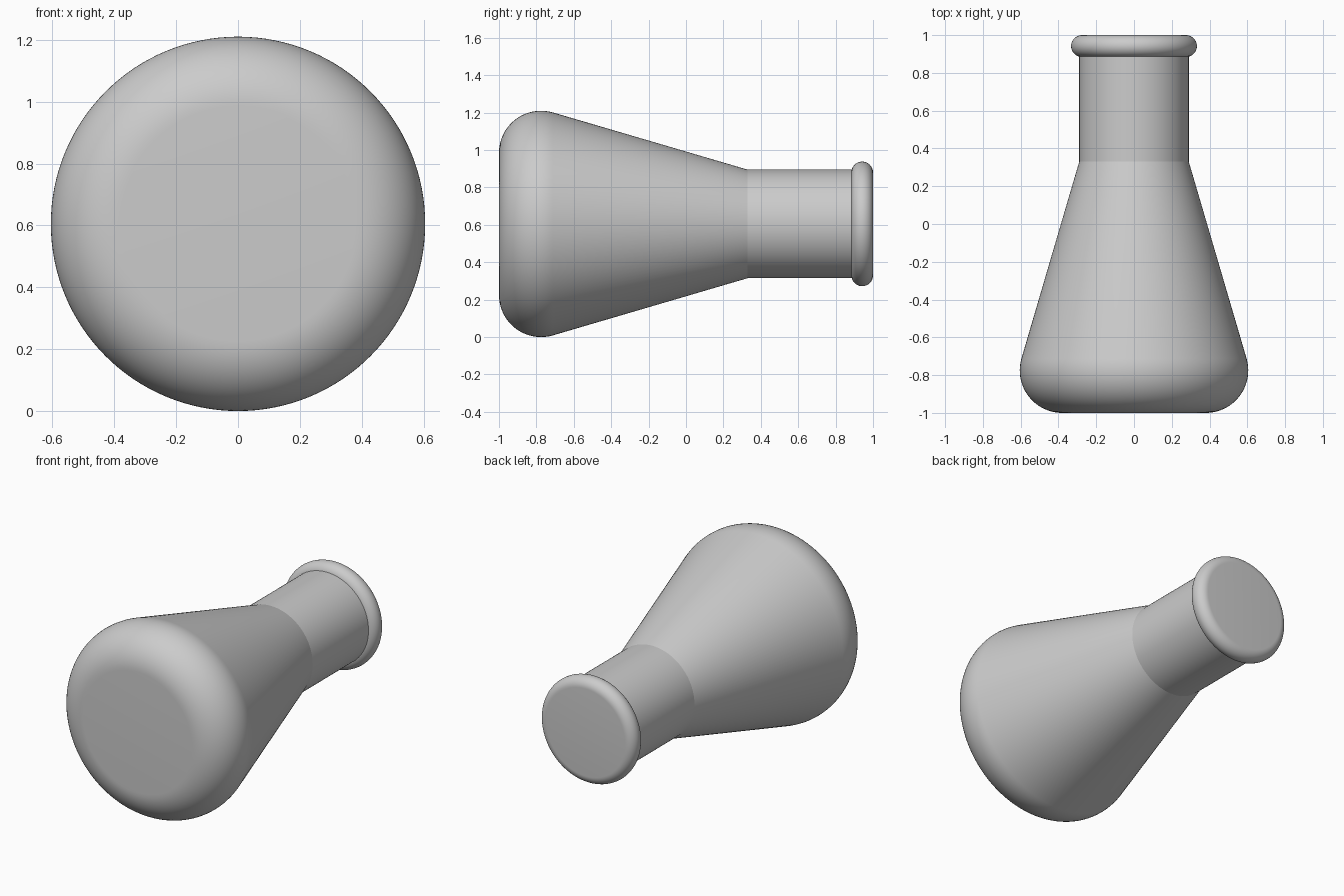
import bpy, bmesh
from math import sin, cos, pi, radians
from mathutils import Matrix, Vector

cube = bpy.data.objects.get("Cube")
if cube:
    bpy.data.objects.remove(cube, do_unlink=True)

AXIS_Z = 0.605
SEGMENTS = 128

grey = bpy.data.materials.new("plain grey")
grey.use_nodes = True
colour = (0.6, 0.6, 0.6, 1)
grey.diffuse_color = colour
grey.node_tree.nodes["Principled BSDF"].inputs["Base Color"].default_value = colour


def arc(centre_r, centre_y, radius, start, end, steps):
    """Profile points (r, y) along an arc, angles in degrees from the radial direction."""
    angles = [radians(start + (end - start) * i / steps) for i in range(steps + 1)]
    return [(centre_r + radius * cos(a), centre_y + radius * sin(a)) for a in angles]


def lathe(name, profile):
    """Turn a profile about the lying axis; ends off the axis become flat discs."""
    bm = bmesh.new()
    rings = []
    for r, y in profile:
        rings.append([bm.verts.new((r * cos(2 * pi * i / SEGMENTS), y,
                                    AXIS_Z + r * sin(2 * pi * i / SEGMENTS)))
                      for i in range(SEGMENTS)])
    for a, b in zip(rings, rings[1:]):
        for i in range(SEGMENTS):
            j = (i + 1) % SEGMENTS
            bm.faces.new((a[i], b[i], b[j], a[j]))
    bm.faces.new(rings[0])
    bm.faces.new(rings[-1])
    bmesh.ops.recalc_face_normals(bm, faces=bm.faces)
    mesh = bpy.data.meshes.new(name)
    bm.to_mesh(mesh)
    bm.free()
    mesh.materials.append(grey)
    obj = bpy.data.objects.new(name, mesh)
    bpy.context.collection.objects.link(obj)
    bpy.ops.object.select_all(action="DESELECT")
    obj.select_set(True)
    bpy.context.view_layer.objects.active = obj
    bpy.ops.object.shade_smooth_by_angle(angle=radians(14))
    return obj


# Rounded base, conical body and straight neck
lathe("flask_body", arc(0.38, -0.775, 0.225, -90, 16.4, 20) + [(0.29, 0.33), (0.29, 0.92)])

# Rounded rim closing the mouth
lathe("mouth_rim", arc(0.275, 0.942, 0.058, -90, 90, 20))
